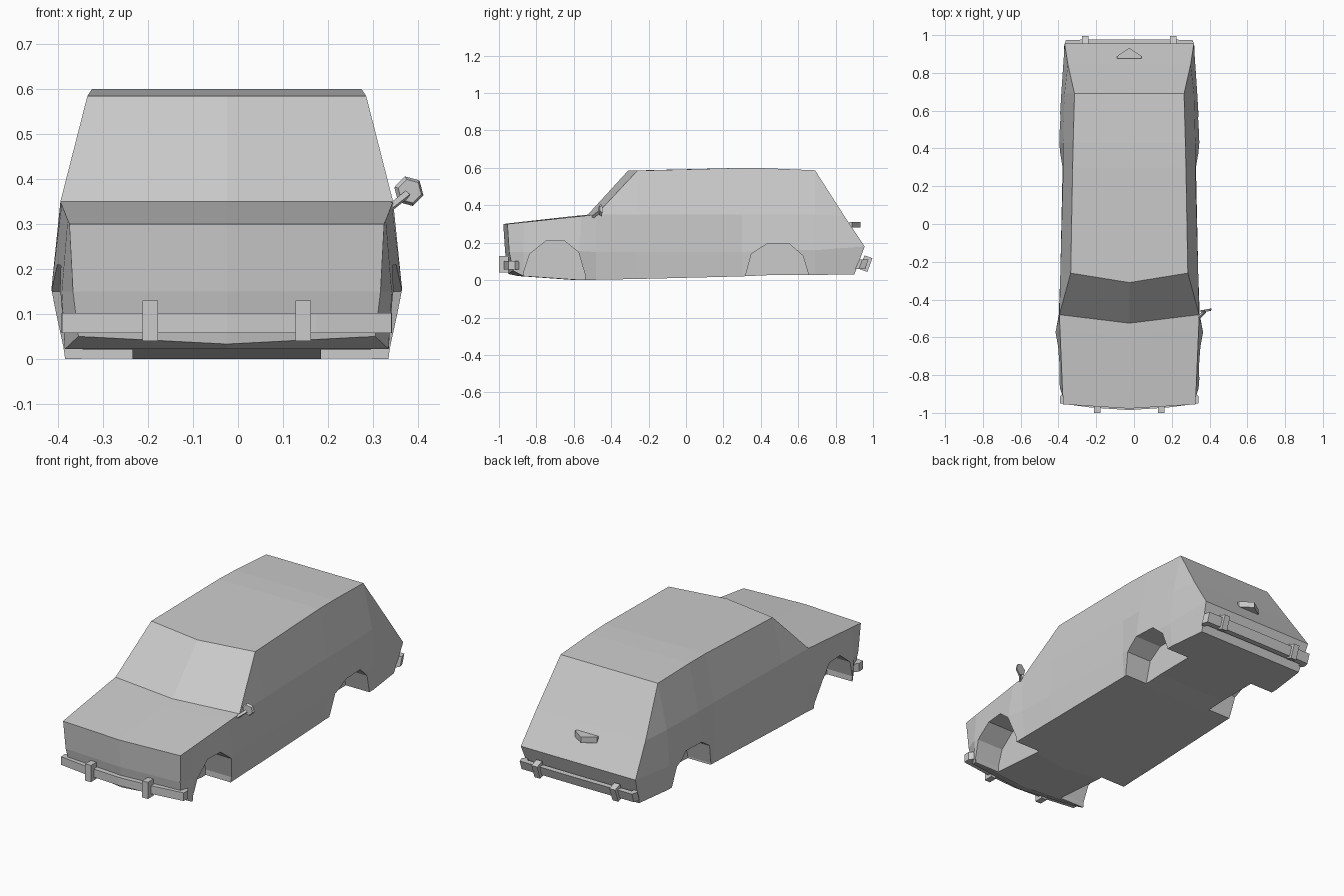
import bpy, bmesh, math
from mathutils import Vector, Matrix

if "Cube" in bpy.data.objects:
    bpy.data.objects.remove(bpy.data.objects["Cube"])

CX = -0.025  # body centre line (the single mirror shifts it off zero)


def make_object(name, bm):
    bmesh.ops.remove_doubles(bm, verts=bm.verts, dist=1e-5)
    bmesh.ops.dissolve_degenerate(bm, edges=bm.edges, dist=1e-5)
    bmesh.ops.recalc_face_normals(bm, faces=bm.faces)
    me = bpy.data.meshes.new(name)
    bm.to_mesh(me)
    bm.free()
    ob = bpy.data.objects.new(name, me)
    bpy.context.collection.objects.link(ob)
    return ob


def prism(name, outline, extrude):
    """Closed prism from a planar 3D outline and an extrusion vector."""
    bm = bmesh.new()
    a = [bm.verts.new(p) for p in outline]
    b = [bm.verts.new(Vector(p) + Vector(extrude)) for p in outline]
    bm.faces.new(a)
    bm.faces.new(b[::-1])
    for i in range(len(a)):
        j = (i + 1) % len(a)
        bm.faces.new((a[i], a[j], b[j], b[i]))
    return make_object(name, bm)


def box(name, centre, size, tilt=0):
    bm = bmesh.new()
    m = (Matrix.Translation(centre) @ Matrix.Rotation(tilt, 4, 'X')
         @ Matrix.Diagonal((*size, 1)))
    bmesh.ops.create_cube(bm, size=1, matrix=m)
    return make_object(name, bm)


# Body stations front to back: sill, mid, belt, (roof) as (half width, y, z)
stations = [
    [(.33, -.925, .05), (.342, -.945, .15), (.35, -.955, .30)],
    [(.36, -.87, .022), (.367, -.87, .15), (.354, -.87, .309)],
    [(.36, -.545, .0), (.39, -.57, .155), (.367, -.56, .342)],
    [(.358, -.48, .002), (.373, -.48, .15), (.37, -.48, .35)],
    [(.355, -.26, .006), (.365, -.26, .15), (.365, -.26, .35), (.31, -.26, .585)],
    [(.345, .30, .02), (.353, .30, .15), (.35, .30, .35), (.30, .30, .60)],
    [(.35, .43, .026), (.375, .43, .16), (.35, .43, .35), (.297, .43, .598)],
    [(.35, .69, .028), (.36, .69, .16), (.343, .69, .35), (.29, .69, .587)],
    [(.325, .90, .03), (.342, .955, .18), (.325, .845, .345)],
]
crown = [.022, .03, .045, .045, .05, 0, 0, 0, 0]  # forward bow at centre

bm = bmesh.new()
for s in (-1, 1):
    rows, mids = [], []
    for st, c in zip(stations, crown):
        pts = st if len(st) == 4 else st + [st[-1]]
        rows.append([(CX + s * w, y, z) for w, y, z in pts])
        mids.append([(CX, y - c, z) for w, y, z in pts])
    mids[0][0] = (CX, -.95, .033)
    quads = []
    for i in range(len(rows) - 1):
        a, b, ca, cb = rows[i], rows[i + 1], mids[i], mids[i + 1]
        quads += [(a[k], b[k], b[k + 1], a[k + 1]) for k in range(3)]
        quads += [(a[3], b[3], cb[3], ca[3]), (a[0], b[0], cb[0], ca[0])]
    for e in (0, -1):
        quads += [(rows[e][k], rows[e][k + 1], mids[e][k + 1], mids[e][k])
                  for k in range(2)]
    for q in quads:
        q = list(dict.fromkeys(q))
        if len(q) > 2:
            bm.faces.new([bm.verts.new(p) for p in q])
body = make_object("car_body", bm)

# Wheel wells cut from both sides
arches = {
    "front": [(-.865, -.1), (-.865, .05), (-.835, .14), (-.75, .208), (-.65, .21),
              (-.575, .15), (-.54, .03), (-.54, -.1)],
    "rear": [(.32, -.1), (.32, .03), (.35, .14), (.43, .192), (.555, .192),
             (.625, .13), (.655, .03), (.655, -.1)],
}
for end, arch in arches.items():
    for s in (-1, 1):
        cutter = prism(end + "_wheel_well_cutter",
                       [(CX + s * .21, y, z) for y, z in arch], (s * .3, 0, 0))
        cutter.hide_render = True
        cutter.hide_viewport = True
        mod = body.modifiers.new("wheel_well", 'BOOLEAN')
        mod.operation = 'DIFFERENCE'
        mod.solver = 'EXACT'
        mod.object = cutter


# Bumper bars swept along a bowed path, with a tilt matching the bodywork
def bumper(name, half, z0, z1, lean):
    outer = [(-x, y) for x, y in half] + [(x, y) for x, y in half[::-1][1:]]
    s = -1 if half[-1][1] < 0 else 1
    inner = [(x * .93, y - s * .03) for x, y in outer]
    bm = bmesh.new()
    loops = []
    for (x, y), (u, v) in zip(outer, inner):
        loops.append([bm.verts.new((CX + px, py + d, z)) for px, py, z, d in
                      ((x, y, z0, 0), (x, y, z1, lean), (u, v, z1, lean), (u, v, z0, 0))])
    for a, b in zip(loops, loops[1:]):
        for k in range(4):
            bm.faces.new((a[k], a[(k + 1) % 4], b[(k + 1) % 4], b[k]))
    bm.faces.new(loops[0])
    bm.faces.new(loops[-1])
    make_object(name, bm)


bumper("front_bumper", [(.368, -.915), (.366, -.95), (.2, -.972), (0, -.985)], .058, .102, 0)
bumper("rear_bumper", [(.345, .925), (.335, .958), (0, .96)], .06, .11, .017)

# Overriders on the bumpers
for s in (-1, 1):
    box("front_overrider", (CX + s * .17, -.975, .085), (.034, .05, .09))
    box("rear_overrider", (CX + s * .2325, .962, .088), (.034, .045, .078), math.radians(-20))

# Tailgate handle
prism("tailgate_handle", [(CX + x, y, .28) for x, y in
      ((-.065, .875), (.065, .875), (.065, .888), (0, .932), (-.065, .888))], (0, 0, .032))

# Door mirror: hexagonal head on a thin stalk
bm = bmesh.new()
m = (Matrix.Translation((.381, -.458, .373)) @ Matrix.Rotation(math.radians(10), 4, 'Z')
     @ Matrix.Rotation(math.radians(90), 4, 'X') @ Matrix.Rotation(math.radians(15), 4, 'Z'))
bmesh.ops.create_cone(bm, cap_ends=True, segments=6, radius1=.034, radius2=.027,
                      depth=.012, matrix=m)
make_object("mirror_head", bm)
p, q = Vector((.338, -.50, .336)), Vector((.376, -.463, .366))
bm = bmesh.new()
m = Matrix.Translation((p + q) / 2) @ (q - p).to_track_quat('Z', 'Y').to_matrix().to_4x4()
bmesh.ops.create_cone(bm, cap_ends=True, segments=4, radius1=.009, radius2=.009,
                      depth=(q - p).length, matrix=m)
make_object("mirror_stalk", bm)
